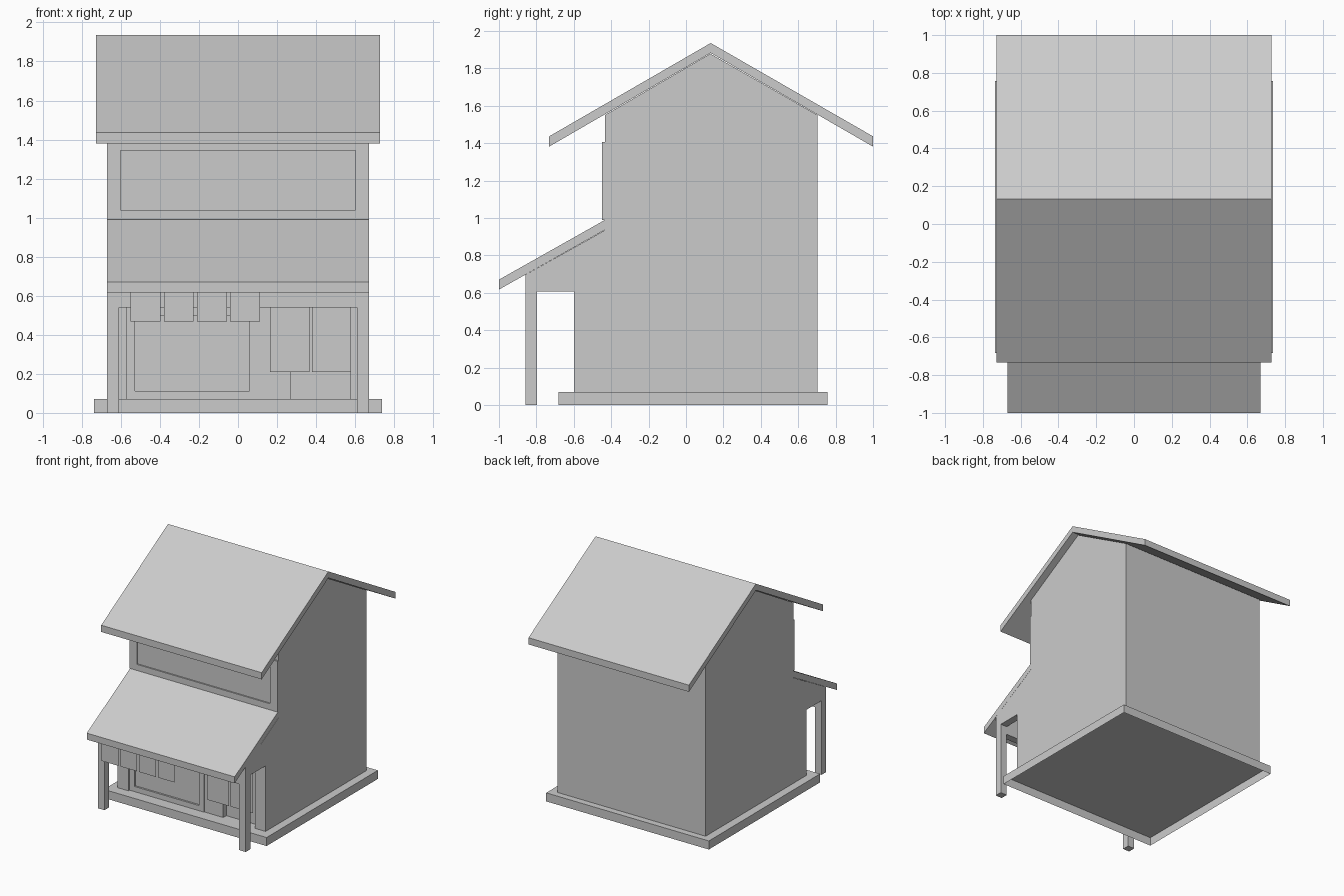
import bpy
import bmesh

if "Cube" in bpy.data.objects:
    bpy.data.objects.remove(bpy.data.objects["Cube"])


def prism(name, profile, x0, x1, open_bottom=False):
    """Extrude a (y, z) side profile from x0 to x1."""
    bm = bmesh.new()
    face = bm.faces.new([bm.verts.new((x0, y, z)) for y, z in profile])
    ext = bmesh.ops.extrude_face_region(bm, geom=[face])
    moved = [v for v in ext["geom"] if isinstance(v, bmesh.types.BMVert)]
    bmesh.ops.translate(bm, verts=moved, vec=(x1 - x0, 0, 0))
    bmesh.ops.recalc_face_normals(bm, faces=bm.faces)
    if open_bottom:
        bmesh.ops.delete(bm, geom=[f for f in bm.faces if f.normal.z < -0.99], context='FACES')
    mesh = bpy.data.meshes.new(name)
    bm.to_mesh(mesh)
    bm.free()
    obj = bpy.data.objects.new(name, mesh)
    bpy.context.collection.objects.link(obj)
    return obj


def box(name, x0, x1, y0, y1, z0, z1, open_bottom=False):
    return prism(name, [(y0, z0), (y1, z0), (y1, z1), (y0, z1)], x0, x1, open_bottom)


def cut(obj, *bounds):
    """Subtract a hidden box from an object."""
    cutter = box(obj.name + "_cutter", *bounds)
    cutter.hide_render = True
    cutter.hide_set(True)
    mod = obj.modifiers.new("opening", 'BOOLEAN')
    mod.operation = 'DIFFERENCE'
    mod.solver = 'EXACT'
    mod.object = cutter


def cloth(name, x0, x1, y, z0, z1):
    """Single flat sheet of hanging fabric."""
    mesh = bpy.data.meshes.new(name)
    mesh.from_pydata([(x0, y, z0), (x1, y, z0), (x1, y, z1), (x0, y, z1)], [], [(0, 1, 2, 3)])
    bpy.context.collection.objects.link(bpy.data.objects.new(name, mesh))


# Plinth, open underneath
box("base_slab", -0.737, 0.737, -0.683, 0.757, 0, 0.07, open_bottom=True)

# House body with a shallow shopfront recess
body = prism("house_body", [(-0.60, 0.07), (0.703, 0.07), (0.703, 1.55), (0.13, 1.878),
                            (-0.433, 1.55), (-0.433, 0.935), (-0.60, 0.84)], -0.67, 0.67)
cut(body, -0.572, 0.575, -0.75, -0.54, 0, 0.54)

# Gabled main roof
prism("main_roof", [(-0.732, 1.381), (-0.732, 1.436), (0.132, 1.935),
                    (1.0, 1.436), (1.0, 1.381), (0.132, 1.882)], -0.727, 0.727)

# Upper floor window
upper = box("upper_window_frame", -0.67, 0.67, -0.448, -0.43, 0.99, 1.405)
cut(upper, -0.603, 0.603, -0.55, -0.35, 1.04, 1.345)
box("upper_window_pane", -0.61, 0.61, -0.437, -0.43, 1.03, 1.355)

# Porch roof
prism("porch_roof", [(-1.0, 0.617), (-1.0, 0.67), (-0.432, 0.99), (-0.432, 0.937)], -0.67, 0.67)

# Porch posts, front beam and side panels as one piece
porch = prism("porch_posts_and_beam", [(-0.857, 0), (-0.60, 0), (-0.60, 0.841), (-0.857, 0.697)],
              -0.67, 0.67)
cut(porch, -0.8, 0.8, -0.797, -0.5, -0.1, 0.607)
cut(porch, -0.61, 0.61, -0.95, -0.5, -0.1, 0.54)
cut(porch, -0.61, 0.61, -0.797, -0.5, -0.1, 1.0)

# Short curtains along the porch eave
for i in range(4):
    x = -0.55 + i * 0.17
    cloth("eave_curtain_%d" % (i + 1), x, x + 0.153, -0.98, 0.467, 0.63)

# Shop window
window = box("shop_window_frame", -0.572, 0.103, -0.585, -0.54, 0.07, 0.54)
cut(window, -0.528, 0.058, -0.7, -0.5, 0.112, 0.5)
box("shop_window_pane", -0.535, 0.065, -0.57, -0.56, 0.10, 0.51)

# Half-open sliding door
box("sliding_door", 0.103, 0.272, -0.58, -0.54, 0.07, 0.54)

# Long door curtains
for i, x in enumerate((0.165, 0.38)):
    cloth("door_curtain_%d" % (i + 1), x, x + 0.2, -0.637, 0.21, 0.56)
